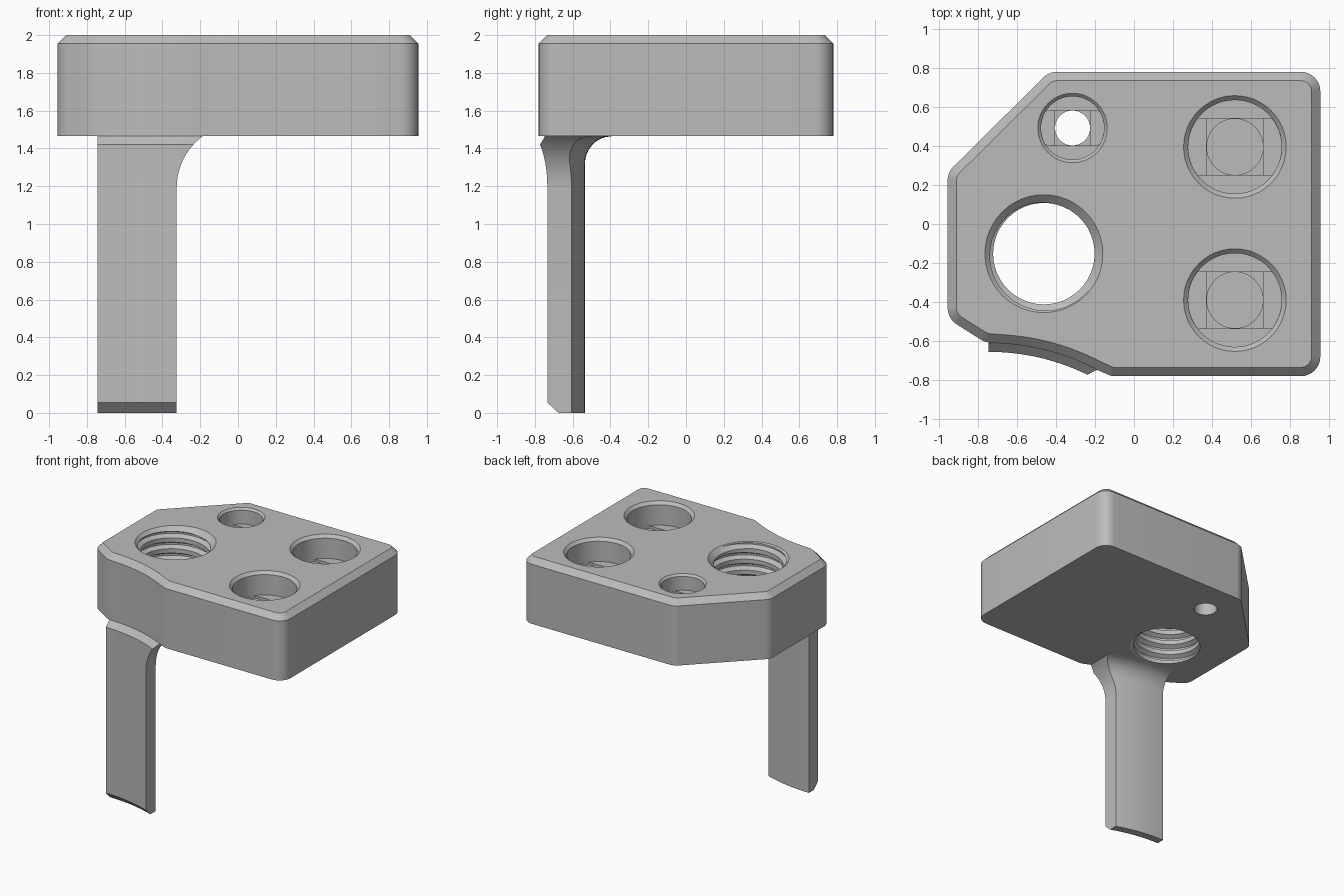
import bpy, bmesh, math
from mathutils import Vector

if "Cube" in bpy.data.objects:
    bpy.data.objects.remove(bpy.data.objects["Cube"])

BOTTOM, TOP, CHAMFER = 1.465, 2.0, 0.045
ARC = Vector((-0.745, -1.81))          # centre of the curved notch and leg
SEG = 48

grey = bpy.data.materials.new("grey_plastic")
grey.diffuse_color = (0.5, 0.5, 0.5, 1)
grey.use_nodes = True
grey.node_tree.nodes["Principled BSDF"].inputs["Base Color"].default_value = grey.diffuse_color


def make_object(name, bm):
    bmesh.ops.recalc_face_normals(bm, faces=bm.faces[:])
    me = bpy.data.meshes.new(name)
    bm.to_mesh(me)
    bm.free()
    me.materials.append(grey)
    ob = bpy.data.objects.new(name, me)
    bpy.context.collection.objects.link(ob)
    return ob


def activate(ob):
    bpy.ops.object.select_all(action='DESELECT')
    ob.select_set(True)
    bpy.context.view_layer.objects.active = ob


def loft(name, loops):
    """Closed solid through a stack of equal-length point loops."""
    bm = bmesh.new()
    rows = [[bm.verts.new(p) for p in loop] for loop in loops]
    n = len(rows[0])
    for a, b in zip(rows, rows[1:]):
        for i in range(n):
            j = (i + 1) % n
            bm.faces.new((a[i], a[j], b[j], b[i]))
    bm.faces.new(rows[0][::-1])
    bm.faces.new(rows[-1])
    return make_object(name, bm)


def circle(x, y, r, n=SEG):
    return [(x + r * math.cos(2 * math.pi * i / n), y + r * math.sin(2 * math.pi * i / n))
            for i in range(n)]


def prism(name, pts, z0, z1):
    return loft(name, [[(x, y, z) for x, y in pts] for z in (z0, z1)])


def lathe(name, x, y, profile):
    return loft(name, [[(px, py, z) for px, py in circle(x, y, r)] for r, z in profile])


def cut(target, cutter):
    cutter.hide_render = True
    mod = target.modifiers.new("cut", 'BOOLEAN')
    mod.operation, mod.solver, mod.object = 'DIFFERENCE', 'EXACT', cutter
    activate(target)
    bpy.ops.object.modifier_apply(modifier=mod.name)
    bpy.data.objects.remove(cutter)


def rounded(corners, steps=8):
    """Outline with each (x, y, radius) corner filleted."""
    out = []
    for i, (x, y, r) in enumerate(corners):
        p = Vector((x, y))
        if r == 0:
            out.append(p)
            continue
        a = (Vector(corners[i - 1][:2]) - p).normalized()
        b = (Vector(corners[(i + 1) % len(corners)][:2]) - p).normalized()
        half = a.angle(b) / 2
        c = p + (a + b).normalized() * (r / math.sin(half))
        s = p + a * (r / math.tan(half)) - c
        e = p + b * (r / math.tan(half)) - c
        total = s.angle_signed(e)
        for k in range(steps + 1):
            t = -total * k / steps
            out.append(c + Vector((s.x * math.cos(t) - s.y * math.sin(t),
                                   s.x * math.sin(t) + s.y * math.cos(t))))
    return out


def arc_y(x, r):
    return ARC.y + math.sqrt(r * r - (x - ARC.x) ** 2)


# Plate: rounded outline with a curved notch in front and a chamfered top rim
corners = [(0.955, -0.78, 0.1), (0.955, 0.78, 0.1), (-0.435, 0.78, 0.1),
           (-0.955, 0.265, 0.1), (-0.955, -0.485, 0.1), (-0.765, -0.605, 0.1)]
notch_n = 14
for i in range(notch_n):
    x = -0.70 + 0.52 * i / (notch_n - 1)
    corners.append((x, arc_y(x, 1.2), 0))
corners.append((-0.115, -0.78, 0.08))
bm = bmesh.new()
base = bm.faces.new([bm.verts.new((p.x, p.y, BOTTOM)) for p in rounded(corners)])
ext = bmesh.ops.extrude_face_region(bm, geom=[base])["geom"]
bmesh.ops.translate(bm, vec=(0, 0, TOP - CHAMFER - BOTTOM),
                    verts=[g for g in ext if isinstance(g, bmesh.types.BMVert)])
bmesh.ops.recalc_face_normals(bm, faces=bm.faces[:])
top = [g for g in ext if isinstance(g, bmesh.types.BMFace)]
bmesh.ops.inset_region(bm, faces=top, thickness=CHAMFER, depth=CHAMFER, use_even_offset=True)
plate = make_object("plate", bm)


# Screw bores: chamfered counterbore, thin slot and square steps, round hole
def screw_bore(x, y, head, rim, hole, depth, hole_bottom):
    floor = TOP - depth
    lip = rim - head
    cut(plate, lathe("bore_cutter", x, y, [(head, floor), (head, TOP - lip),
                                           (rim, TOP), (rim, TOP + 0.05)]))
    slot = [(px, max(y - hole, min(y + hole, py))) for px, py in circle(x, y, head * 0.998)]
    cut(plate, prism("slot_cutter", slot, floor - 0.02, floor + 0.03))
    h = hole
    square = [(x - h, y - h), (x + h, y - h), (x + h, y + h), (x - h, y + h)]
    cut(plate, prism("square_cutter", square, floor - 0.04, floor + 0.01))
    cut(plate, prism("hole_cutter", circle(x, y, hole * 0.995), hole_bottom, floor))


for y in (0.395, -0.39):
    screw_bore(0.517, y, 0.24, 0.263, 0.145, 0.19, 1.50)
screw_bore(-0.315, 0.492, 0.162, 0.178, 0.09, 0.13, 1.40)


# Threaded hole: helical cutter with a trapezoid groove
def thread_cutter(x, y, minor, major, pitch, z0, turns):
    prof = [(0.0, minor), (0.4, minor), (0.62, major), (0.78, major)]
    p = len(prof)
    bm = bmesh.new()
    cols = []
    for i in range(SEG):
        a = 2 * math.pi * i / SEG
        cols.append([bm.verts.new((x + r * math.cos(a), y + r * math.sin(a),
                                   z0 + pitch * (k + t + i / SEG)))
                     for k in range(turns + 1) for t, r in prof])
    rows = p * turns
    for i in range(SEG):
        wrap = p if i == SEG - 1 else 0
        a, b = cols[i], cols[(i + 1) % SEG]
        for j in range(rows - wrap):
            bm.faces.new((a[j], b[j + wrap], b[j + wrap + 1], a[j + 1]))
    bmesh.ops.delete(bm, geom=[v for v in bm.verts if not v.link_faces], context='VERTS')
    mid = z0 + pitch * turns / 2
    caps = [bm.verts.new((x, y, z0 - 0.02)), bm.verts.new((x, y, z0 + pitch * (turns + 1)))]
    for e in [e for e in bm.edges if e.is_boundary]:
        high = (e.verts[0].co.z + e.verts[1].co.z) / 2 > mid
        bm.faces.new((e.verts[0], e.verts[1], caps[high]))
    return make_object("thread_cutter", bm)


cut(plate, thread_cutter(-0.462, -0.152, 0.26, 0.295, 0.09, 1.22, 11))
cut(plate, lathe("rim_cutter", -0.462, -0.152, [(0.255, 1.955), (0.302, TOP), (0.302, 2.05)]))

# Leg: curved strip with a chamfered foot, flaring into the plate
levels = [(0, 1.21), (0.055, 1.155), (1.19, 1.155)]
levels += [(z, 1.155) for z in (1.23, 1.27, 1.30, 1.32, 1.345, 1.37, 1.395, 1.42)]
levels += [(1.435, 1.17), (1.45, 1.185), (1.46, 1.195), (BOTTOM, 1.2)]
loops = []
for z, outer in levels:
    dz = max(0, z - 1.19)
    right = -0.325 + 0.343 - math.sqrt(0.343 ** 2 - dz * dz)
    dz = max(0, z - 1.32)
    inner = 1.275 + 0.145 - math.sqrt(max(0, 0.145 ** 2 - dz * dz))
    xs = [ARC.x + (right - ARC.x) * i / 12 for i in range(13)]
    loops.append([(x, arc_y(x, outer), z) for x in xs] +
                 [(x, arc_y(x, inner), z) for x in reversed(xs)])
leg = loft("leg", loops)

for ob in (plate, leg):
    activate(ob)
    bpy.ops.object.shade_smooth_by_angle(angle=math.radians(28))
